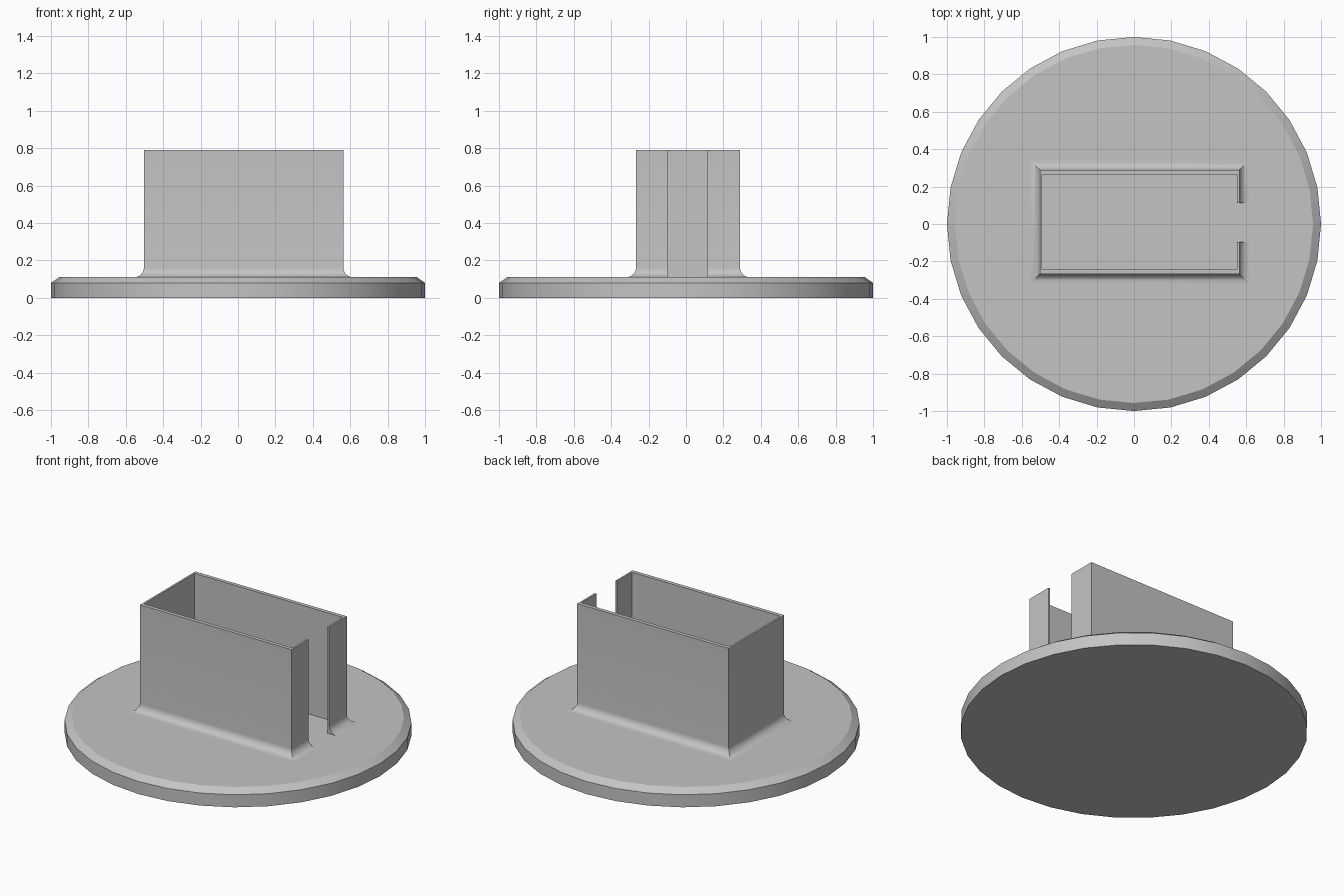
import bpy, bmesh, math

cube = bpy.data.objects.get("Cube")
if cube:
    bpy.data.objects.remove(cube, do_unlink=True)

grey = bpy.data.materials.new("plain grey")
grey.use_nodes = True
colour = (0.55, 0.55, 0.55, 1)
grey.diffuse_color = colour
grey.node_tree.nodes["Principled BSDF"].inputs["Base Color"].default_value = colour


def finish(name, bm, angle):
    """Turn a bmesh into a named, shaded object."""
    bmesh.ops.recalc_face_normals(bm, faces=bm.faces)
    mesh = bpy.data.meshes.new(name)
    bm.to_mesh(mesh)
    bm.free()
    mesh.materials.append(grey)
    obj = bpy.data.objects.new(name, mesh)
    bpy.context.collection.objects.link(obj)
    bpy.ops.object.select_all(action='DESELECT')
    obj.select_set(True)
    bpy.context.view_layer.objects.active = obj
    bpy.ops.object.shade_smooth_by_angle(angle=math.radians(angle))


def skin(bm, rings, closed):
    """Join neighbouring vertex rings with quads."""
    for a, b in zip(rings, rings[1:]):
        n = len(a)
        for i in range(n if closed else n - 1):
            j = (i + 1) % n
            bm.faces.new((a[i], a[j], b[j], b[i]))


# Round base with a chamfered upper rim
BASE_TOP = 0.11
SIDES = 32
bm = bmesh.new()
rings = []
for radius, z in ((1, 0), (1, 0.08), (0.957, BASE_TOP)):
    rings.append([bm.verts.new((radius * math.cos(math.tau * i / SIDES),
                                radius * math.sin(math.tau * i / SIDES), z))
                  for i in range(SIDES)])
skin(bm, rings, True)
bm.faces.new(rings[0])
bm.faces.new(rings[-1])
finish("round_base", bm, 30)

# Open-topped holder: wall section swept round a rectangle, leaving a slot at +x
LEFT, RIGHT, FRONT, BACK = -0.503, 0.563, -0.267, 0.289
SLOT_FRONT, SLOT_BACK = -0.096, 0.112
TOP, FILLET = 0.789, 0.052
THIN_X, THIN_Y = 0.012, 0.024

# Each path point carries its outward mitre direction
path = [(RIGHT, SLOT_BACK, 1, 0), (RIGHT, BACK, 1, 1), (LEFT, BACK, -1, 1),
        (LEFT, FRONT, -1, -1), (RIGHT, FRONT, 1, -1), (RIGHT, SLOT_FRONT, 1, 0)]

# Section points: outward offset in x, in y, and height
section = [(-THIN_X, -THIN_Y, BASE_TOP), (-THIN_X, -THIN_Y, TOP), (0, 0, TOP)]
STEPS = 8
for i in range(STEPS + 1):
    a = math.pi / 2 * i / STEPS
    out = FILLET * (1 - math.cos(a))
    section.append((out, out, BASE_TOP + FILLET * (1 - math.sin(a))))

bm = bmesh.new()
rings = [[bm.verts.new((x + dx * ox, y + dy * oy, z)) for ox, oy, z in section]
         for x, y, dx, dy in path]
skin(bm, rings, True)
bm.faces.new(rings[0])
bm.faces.new(rings[-1])
finish("slotted_holder", bm, 30)
